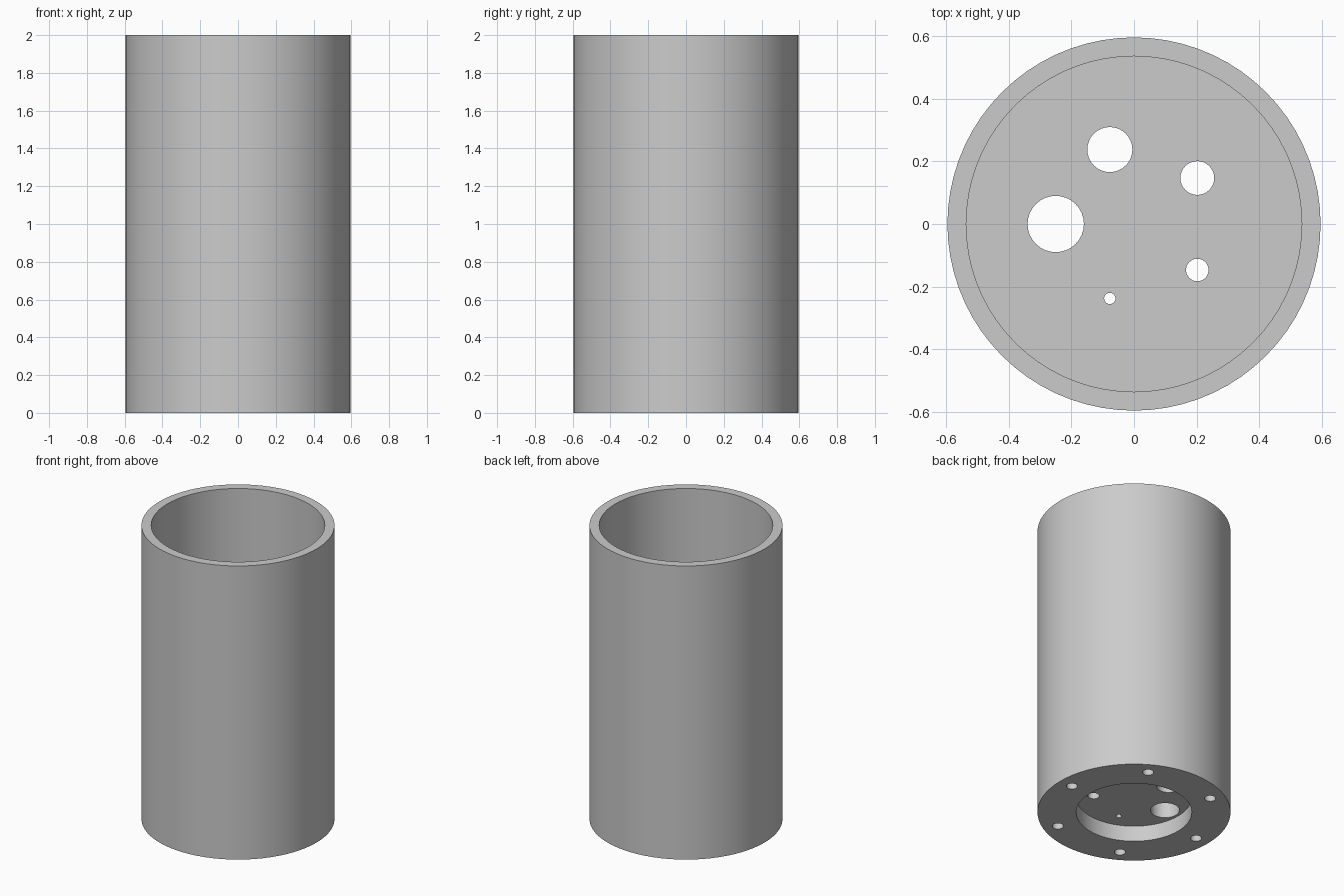
import bpy
from math import cos, sin, radians

cube = bpy.data.objects.get("Cube")
if cube:
    bpy.data.objects.remove(cube, do_unlink=True)

HEIGHT = 2.0
OUTER, INNER = 0.596, 0.536
FLOOR = 0.214             # top of the solid base
RECESS, RECESS_DEPTH = 0.357, 0.107
OVER = 0.05               # cutter overshoot

grey = bpy.data.materials.new("plain grey")
grey.use_nodes = True
colour = (0.6, 0.6, 0.6, 1)
grey.diffuse_color = colour
grey.node_tree.nodes["Principled BSDF"].inputs["Base Color"].default_value = colour


def cylinder(name, radius, bottom, top, x=0, y=0, sides=32):
    bpy.ops.mesh.primitive_cylinder_add(
        vertices=sides, radius=radius, depth=top - bottom,
        location=(x, y, (bottom + top) / 2))
    obj = bpy.context.object
    obj.name = name
    obj.data.materials.append(grey)
    return obj


def polar(radius, degrees):
    a = radians(degrees)
    return radius * cos(a), radius * sin(a)


def cut(body, cutter):
    mod = body.modifiers.new("cut", "BOOLEAN")
    mod.operation = "DIFFERENCE"
    mod.solver = "EXACT"
    mod.object = cutter
    bpy.context.view_layer.objects.active = body
    bpy.ops.object.modifier_apply(modifier=mod.name)
    bpy.data.objects.remove(cutter, do_unlink=True)


# Outer tube with a thick base
body = cylinder("cylinder_housing", OUTER, 0, HEIGHT, sides=72)

# Main bore from above and round recess from below
cut(body, cylinder("bore_cutter", INNER, FLOOR, HEIGHT + OVER, sides=72))
cut(body, cylinder("recess_cutter", RECESS, -OVER, RECESS_DEPTH, sides=72))

# Five through holes of growing size around the base
for i in range(5):
    x, y = polar(0.25, 252 - 72 * (4 - i) + 288)
    # start at the smallest hole and step round to the largest
    x, y = polar(0.25, -108 + 72 * i)
    cut(body, cylinder("port_cutter", 0.018 * (i + 1), 0, FLOOR + OVER, x, y))

# Six blind screw holes in the bottom rim
for i in range(6):
    x, y = polar(0.5, 60 * i)
    cut(body, cylinder("screw_cutter", 0.035, -OVER, 0.12, x, y, sides=24))

# Smooth walls with crisp rims
bpy.ops.object.select_all(action="DESELECT")
body.select_set(True)
bpy.context.view_layer.objects.active = body
bpy.ops.object.shade_smooth_by_angle(angle=radians(30))
